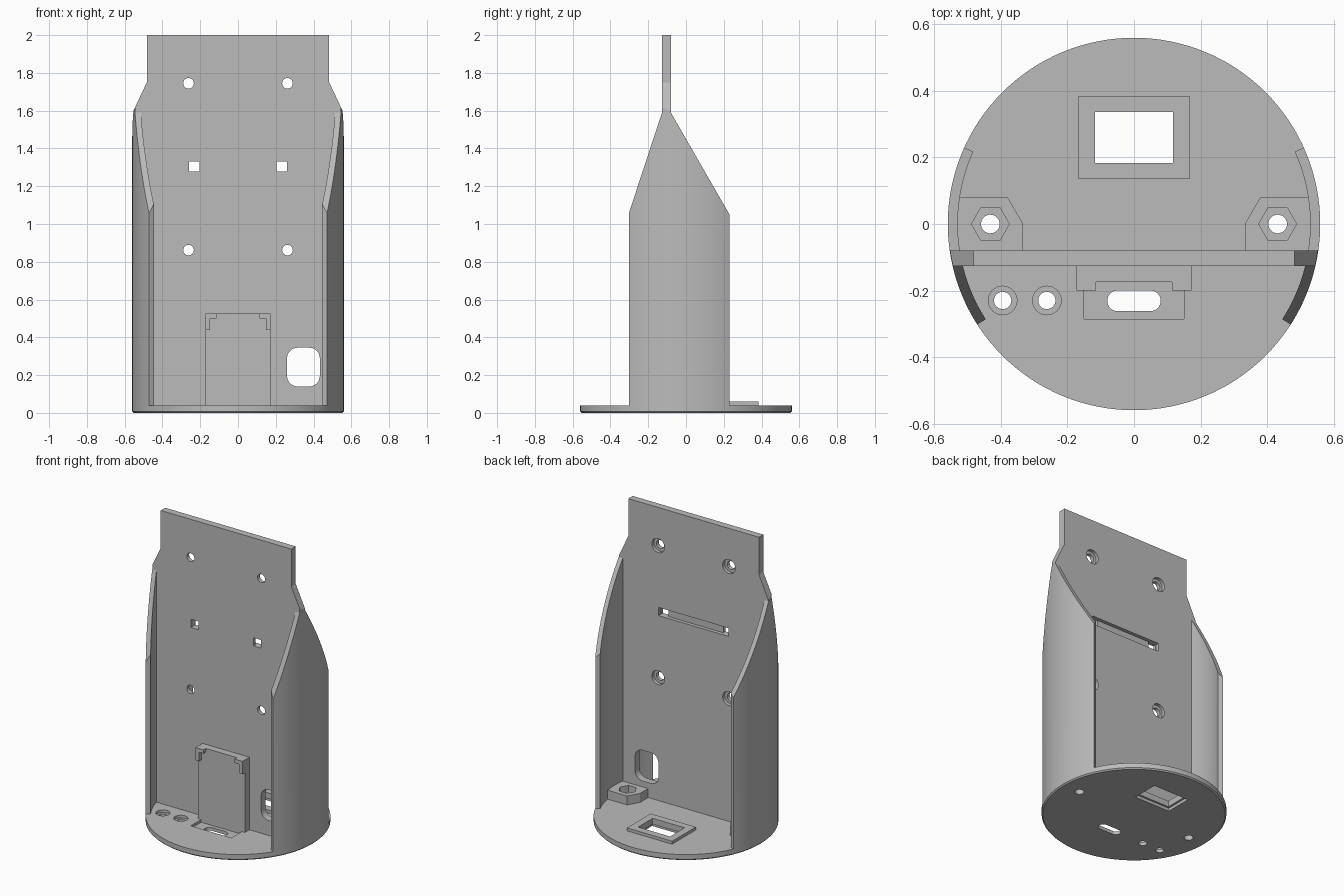
import bpy, bmesh
from math import sin, cos, pi, radians

cube = bpy.data.objects.get("Cube")
if cube:
    bpy.data.objects.remove(cube, do_unlink=True)

grey = bpy.data.materials.new("plain grey")
grey.use_nodes = True
GREY = (0.5, 0.5, 0.5, 1)
grey.diffuse_color = GREY
grey.node_tree.nodes["Principled BSDF"].inputs["Base Color"].default_value = GREY
parts = []


def prism(name, axis, pts, lo, hi):
    """Extrude a 2D outline along an axis."""
    place = {"x": lambda a, b, t: (t, a, b),
             "y": lambda a, b, t: (a, t, b),
             "z": lambda a, b, t: (a, b, t)}[axis]
    bm = bmesh.new()
    low = [bm.verts.new(place(a, b, lo)) for a, b in pts]
    high = [bm.verts.new(place(a, b, hi)) for a, b in pts]
    bm.faces.new(low)
    bm.faces.new(high)
    n = len(pts)
    for i in range(n):
        j = (i + 1) % n
        bm.faces.new((low[i], low[j], high[j], high[i]))
    bmesh.ops.recalc_face_normals(bm, faces=bm.faces)
    mesh = bpy.data.meshes.new(name)
    bm.to_mesh(mesh)
    bm.free()
    mesh.materials.append(grey)
    ob = bpy.data.objects.new(name, mesh)
    bpy.context.collection.objects.link(ob)
    return ob


def part(*args):
    ob = prism(*args)
    parts.append(ob)
    return ob


def cut(ob, axis, pts, lo, hi, operation="DIFFERENCE"):
    """Apply a boolean with a temporary prism."""
    tool = prism("cutter", axis, pts, lo, hi)
    mod = ob.modifiers.new("cut", "BOOLEAN")
    mod.operation, mod.object, mod.solver = operation, tool, "EXACT"
    deps = bpy.context.evaluated_depsgraph_get()
    deps.update()
    mesh = bpy.data.meshes.new_from_object(ob.evaluated_get(deps))
    ob.modifiers.clear()
    ob.data = mesh
    bpy.data.objects.remove(tool, do_unlink=True)


def ngon(x, y, r, n=32):
    return [(x + r * cos(2 * pi * i / n), y + r * sin(2 * pi * i / n)) for i in range(n)]


def rect(x0, x1, y0, y1):
    return [(x0, y0), (x1, y0), (x1, y1), (x0, y1)]


def rounded(x0, x1, y0, y1, r, n=8):
    pts = []
    corners = [(x1 - r, y1 - r), (x0 + r, y1 - r), (x0 + r, y0 + r), (x1 - r, y0 + r)]
    for q, (cx, cy) in enumerate(corners):
        for i in range(n + 1):
            a = pi / 2 * (q + i / n)
            pts.append((cx + r * cos(a), cy + r * sin(a)))
    return pts


R, INNER = 0.56, 0.53
FRONT, BACK = -0.127, -0.08
BASE = 0.04

# Round base with a small chamfer under the rim
base = part("base", "z", ngon(0, 0, R, 128), 0, BASE)
bm = bmesh.new()
bm.from_mesh(base.data)
rim = [e for e in bm.edges if all(v.co.z < 0.001 for v in e.verts)]
bmesh.ops.bevel(bm, geom=rim, offset=0.008, segments=1, affect="EDGES")
bm.to_mesh(base.data)
bm.free()

# Base openings: cable slot in its recess, two counterbored holes, window
cut(base, "z", rect(-0.15, 0.15, -0.285, -0.15), 0.022, 0.1)
cut(base, "z", rounded(-0.08, 0.08, -0.262, -0.2, 0.0305), -0.1, 0.1)
for x in (-0.395, -0.262):
    cut(base, "z", ngon(x, -0.23, 0.043), 0.022, 0.1)
    cut(base, "z", ngon(x, -0.23, 0.026), -0.1, 0.1)
window = rect(-0.118, 0.118, 0.183, 0.337)
cut(base, "z", window, -0.1, 0.1)
cut(base, "z", rect(-0.132, 0.132, 0.17, 0.35), -0.1, 0.02)

# Raised window frame
frame = part("window_frame", "z", rect(-0.167, 0.167, 0.135, 0.385), BASE - 0.005, 0.06)
cut(frame, "z", window, 0, 0.1)

# Upright plate, tapering to a narrower head
half = [(0.558, 0.03), (0.558, 1.59), (0.483, 1.75), (0.483, 2.0)]
outline = half + [(-x, z) for x, z in reversed(half)]
plate = part("upright_plate", "y", outline, FRONT, BACK)
cut(plate, "z", ngon(0, 0, R - 0.001, 128), -0.1, 2.1, "INTERSECT")
cut(plate, "y", rounded(0.26, 0.433, 0.14, 0.345, 0.055), -0.2, 0)
cut(plate, "y", rect(-0.26, 0.26, 1.277, 1.332), BACK - 0.024, 0)
for s in (-1, 1):
    cut(plate, "y", rect(s * 0.231 - 0.028, s * 0.231 + 0.028, 1.277, 1.332), -0.2, 0)
    for z in (0.862, 1.745):
        cut(plate, "y", ngon(s * 0.262, z, 0.028), -0.2, 0)
        cut(plate, "y", ngon(s * 0.262, z, 0.047), BACK - 0.022, 0)

# Curved side walls and nut bosses, left and right
a0, a1, STEPS = radians(-32.7), radians(24.2), 28
angles = [a0 + (a1 - a0) * i / STEPS for i in range(STEPS + 1)]
side_profile = [(-0.35, 0), (-0.35, 0.913), (FRONT, 1.59), (BACK, 1.59), (0.3, 0.929), (0.3, 0)]
boss_outline = [(0.54, -0.09), (0.336, -0.09), (0.336, 0.005), (0.38, 0.08), (0.54, 0.08)]
for s, side in ((1, "left"), (-1, "right")):
    ring = [(s * R * cos(a), R * sin(a)) for a in angles]
    ring += [(s * INNER * cos(a), INNER * sin(a)) for a in reversed(angles)]
    wall = part(side + "_wall", "z", ring, BASE - 0.01, 1.7)
    cut(wall, "x", side_profile, -1, 1, "INTERSECT")

    boss = part(side + "_nut_boss", "z", [(s * x, y) for x, y in boss_outline], BASE - 0.005, 0.1)
    cut(boss, "z", ngon(s * 0.432, 0, 0.057, 6), 0.055, 0.2)
    cut(boss, "z", ngon(s * 0.432, 0, 0.028), 0, 0.2)
    cut(base, "z", ngon(s * 0.432, 0, 0.028), -0.1, 0.2)

    # Corner clip on the mounting block
    clip = [(0.173, 0.525), (0.115, 0.525), (0.115, 0.5), (0.148, 0.5), (0.148, 0.44), (0.173, 0.44)]
    part(side + "_clip", "y", [(s * x, z) for x, z in clip], -0.2, -0.17)

# Mounting block on the front of the plate
part("mounting_block", "y", rect(-0.173, 0.173, 0.022, 0.525), -0.175, FRONT + 0.01)

# Smooth the curved faces, keep edges crisp
bpy.ops.object.select_all(action="DESELECT")
for ob in parts:
    ob.select_set(True)
bpy.context.view_layer.objects.active = base
bpy.ops.object.shade_smooth_by_angle(angle=radians(25))
